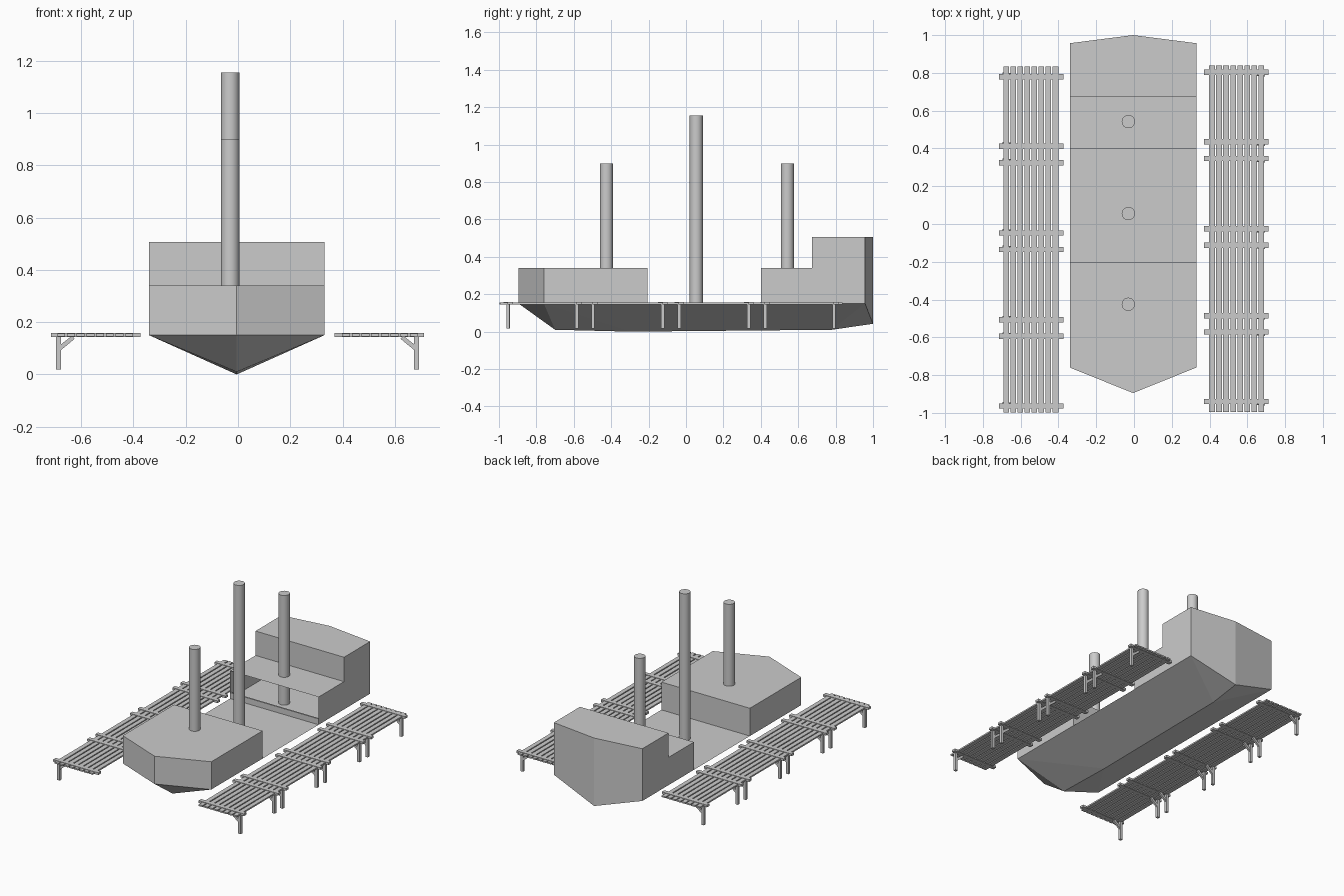
import bpy, math
from mathutils import Matrix, Vector

if "Cube" in bpy.data.objects:
    bpy.data.objects.remove(bpy.data.objects["Cube"])

CX = -0.005          # ship centre line
W = 0.335            # half beam of the hull
DECK, LOW, HIGH = 0.15, 0.34, 0.507
BOW, BOW_SIDE, STERN_SIDE, STERN = -0.895, -0.76, 0.957, 1.0


def make(name, verts, faces):
    me = bpy.data.meshes.new(name)
    me.from_pydata(verts, [], faces)
    ob = bpy.data.objects.new(name, me)
    bpy.context.collection.objects.link(ob)
    bpy.context.view_layer.objects.active = ob
    for o in bpy.context.selected_objects:
        o.select_set(False)
    ob.select_set(True)
    bpy.ops.object.mode_set(mode='EDIT')
    bpy.ops.mesh.select_all(action='SELECT')
    bpy.ops.mesh.normals_make_consistent(inside=False)
    bpy.ops.object.mode_set(mode='OBJECT')
    return ob


def prism(name, outline, z0, z1, skip=()):
    """Upright walls with a roof; wall indices in skip are left open."""
    n = len(outline)
    verts = [(x, y, z) for z in (z0, z1) for x, y in outline]
    faces = [(i, (i + 1) % n, n + (i + 1) % n, n + i) for i in range(n) if i not in skip]
    return make(name, verts, faces + [tuple(range(n, 2 * n))])


def box(name, lo, hi):
    verts = [(x, y, z) for x in (lo[0], hi[0]) for y in (lo[1], hi[1]) for z in (lo[2], hi[2])]
    faces = [(0, 1, 3, 2), (4, 6, 7, 5), (0, 4, 5, 1), (2, 3, 7, 6), (0, 2, 6, 4), (1, 5, 7, 3)]
    return make(name, verts, faces)


# V-shaped hull with flat deck
keel = [(CX, -0.70, 0.01), (CX, -0.3, 0.0), (CX, 0.78, 0.01), (CX, STERN, 0.042)]
deck = [(CX, BOW, DECK), (CX + W, BOW_SIDE, DECK), (CX + W, STERN_SIDE, DECK),
        (CX, STERN, DECK), (CX - W, STERN_SIDE, DECK), (CX - W, BOW_SIDE, DECK)]
faces = [(0, 1, 2, 3, 4, 5)]
for f, a in ((1, 2), (5, 4)):
    faces += [(0, f, 6), (f, 7, 6), (f, a, 8, 7), (a, 9, 8), (a, 3, 9)]
make("hull", deck + keel, faces)

# Fore cabin
L, R = CX - W, CX + W
prism("fore_cabin", [(CX, BOW), (R, BOW_SIDE), (R, -0.205), (L, -0.205), (L, BOW_SIDE)], DECK, LOW)

# Stepped aft cabin, open at its front
profile = [(0.40, DECK), (0.40, LOW), (0.675, LOW), (0.675, HIGH), (STERN_SIDE, HIGH), (STERN_SIDE, DECK)]
verts = [(x, y, z) for x in (L, R) for y, z in profile] + [(CX, STERN, HIGH), (CX, STERN, DECK)]
make("aft_cabin", verts, [
    (0, 1, 2, 3, 4, 5), (6, 7, 8, 9, 10, 11), (1, 2, 8, 7), (2, 3, 9, 8),
    (3, 9, 10, 12, 4), (4, 12, 13, 5), (10, 11, 13, 12)])
box("aft_cabin_sill", (L, 0.40, DECK), (R, 0.41, DECK + 0.04))

# Masts
for name, y, top in (("fore_mast", -0.425, 0.90), ("main_mast", 0.055, 1.155), ("aft_mast", 0.542, 0.90)):
    bpy.ops.mesh.primitive_cylinder_add(vertices=32, radius=0.035, depth=top - DECK,
                                        location=(-0.03, y, (top + DECK) / 2))
    bpy.context.object.name = name
    bpy.ops.object.shade_smooth_by_angle()

# Docks: the left one is the right one turned half round
turn = Matrix.Translation((-0.003, -0.16, 0)) @ Matrix.Rotation(math.pi, 4, 'Z')
beams = [-0.94, -0.572, -0.485, -0.112, -0.025, 0.347, 0.435, 0.803]
for side, mat in (("right", Matrix()), ("left", turn)):
    parts = []
    for i in range(8):
        x = 0.398 + i * 0.0372
        parts.append(box(side + "_dock_plank", (x, -0.995, 0.146), (x + 0.03, 0.838, 0.156)))
    for y in beams:
        ly = y - 0.012
        parts.append(box(side + "_dock_beam", (0.37, y - 0.014, 0.144), (0.712, y + 0.014, 0.159)))
        parts.append(box(side + "_dock_leg", (0.674, ly - 0.009, 0.018), (0.693, ly + 0.009, 0.146)))
        # Slanted brace between leg and beam
        brace = [(0.678, 0.112), (0.678, 0.09), (0.622, 0.136), (0.632, 0.148)]
        bv = [(x, ly + d, z) for d in (-0.007, 0.007) for x, z in brace]
        parts.append(make(side + "_dock_brace", bv, [(0, 1, 2, 3), (7, 6, 5, 4)] +
                          [(i, (i + 1) % 4, 4 + (i + 1) % 4, 4 + i) for i in range(4)]))
    for p in parts:
        p.data.transform(mat)
